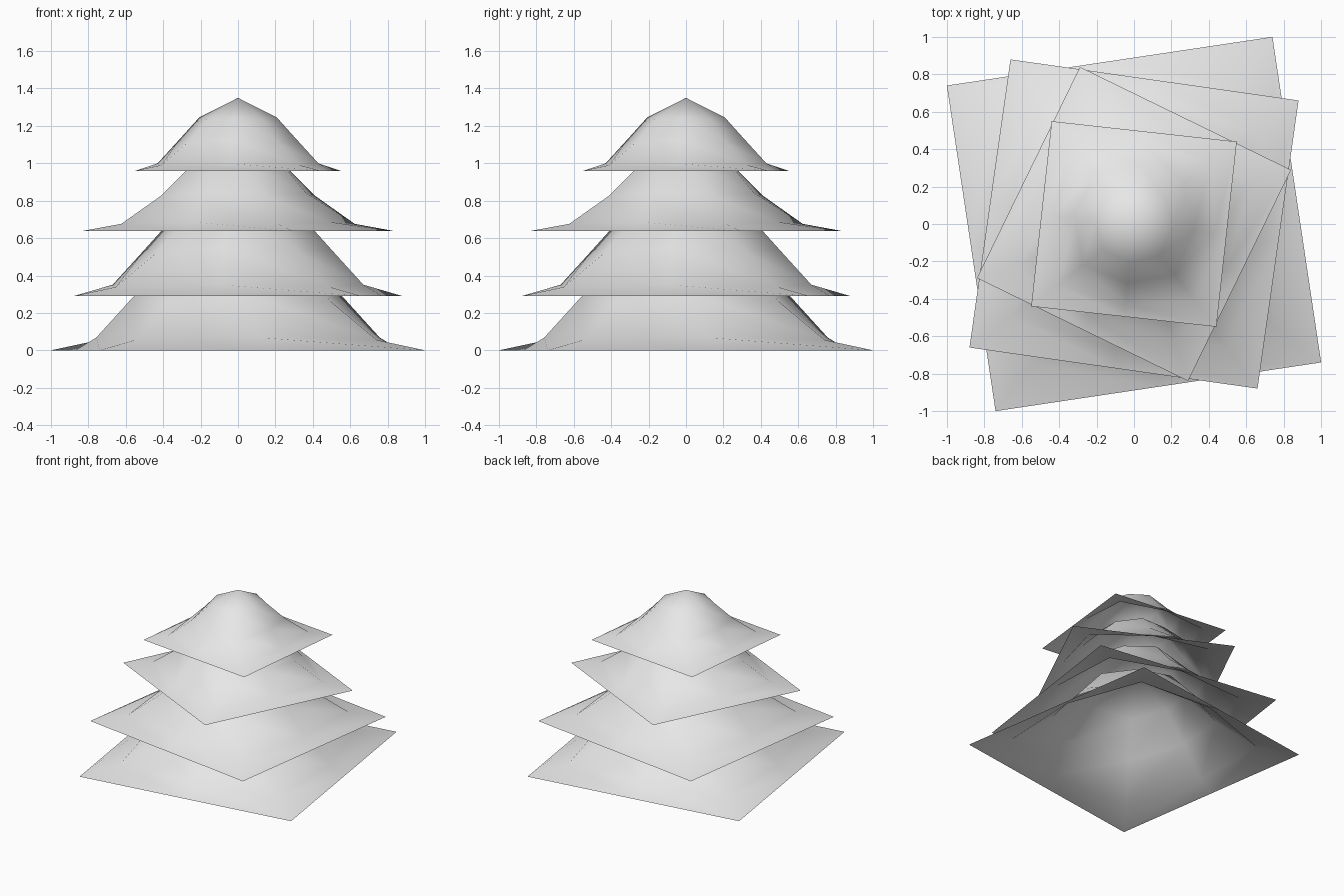
import bpy, bmesh, math

cube = bpy.data.objects.get("Cube")
if cube:
    bpy.data.objects.remove(cube, do_unlink=True)

grey = bpy.data.materials.new("light_grey")
grey.use_nodes = True
colour = (0.8, 0.8, 0.8, 1)
grey.diffuse_color = colour
grey.node_tree.nodes["Principled BSDF"].inputs["Base Color"].default_value = colour

# Radius and height along the middle of a side, and along a corner ridge
SIDE = [(0.42, 0.73), (0.64, 0.42), (0.87, 0.10), (1.0, 0.0)]
CORNER = [(0.43, 0.70), (0.70, 0.38), (1.05, 0.08), (math.sqrt(2), 0.0)]
HEIGHT = 0.783


def draped_layer(name, half_side, base, turn):
    """Open square sheet lifted to a peak in the middle."""
    bm = bmesh.new()
    peak = bm.verts.new((0, 0, HEIGHT))
    spokes = []
    for i in range(8):
        a = i * math.pi / 4
        profile = CORNER if i % 2 else SIDE
        spokes.append([bm.verts.new((r * math.cos(a), r * math.sin(a), h * HEIGHT))
                       for r, h in profile])
    for i, s in enumerate(spokes):
        t = spokes[(i + 1) % 8]
        bm.faces.new((peak, s[0], t[0]))
        for k in range(len(s) - 1):
            bm.faces.new((s[k], s[k + 1], t[k + 1], t[k]))
    for f in bm.faces:
        f.smooth = True
    mesh = bpy.data.meshes.new(name)
    bm.to_mesh(mesh)
    bm.free()
    mesh.materials.append(grey)
    ob = bpy.data.objects.new(name, mesh)
    ob.location.z = base
    ob.rotation_euler.z = math.radians(turn)
    ob.scale = (half_side,) * 3
    bpy.context.collection.objects.link(ob)


# Four stacked layers, bottom to top
draped_layer("bottom_layer", 0.88, 0.0, 8.5)
draped_layer("lower_middle_layer", 0.778, 0.29, -8.1)
draped_layer("upper_middle_layer", 0.628, 0.637, -26)
draped_layer("top_layer", 0.498, 0.96, -6.3)
